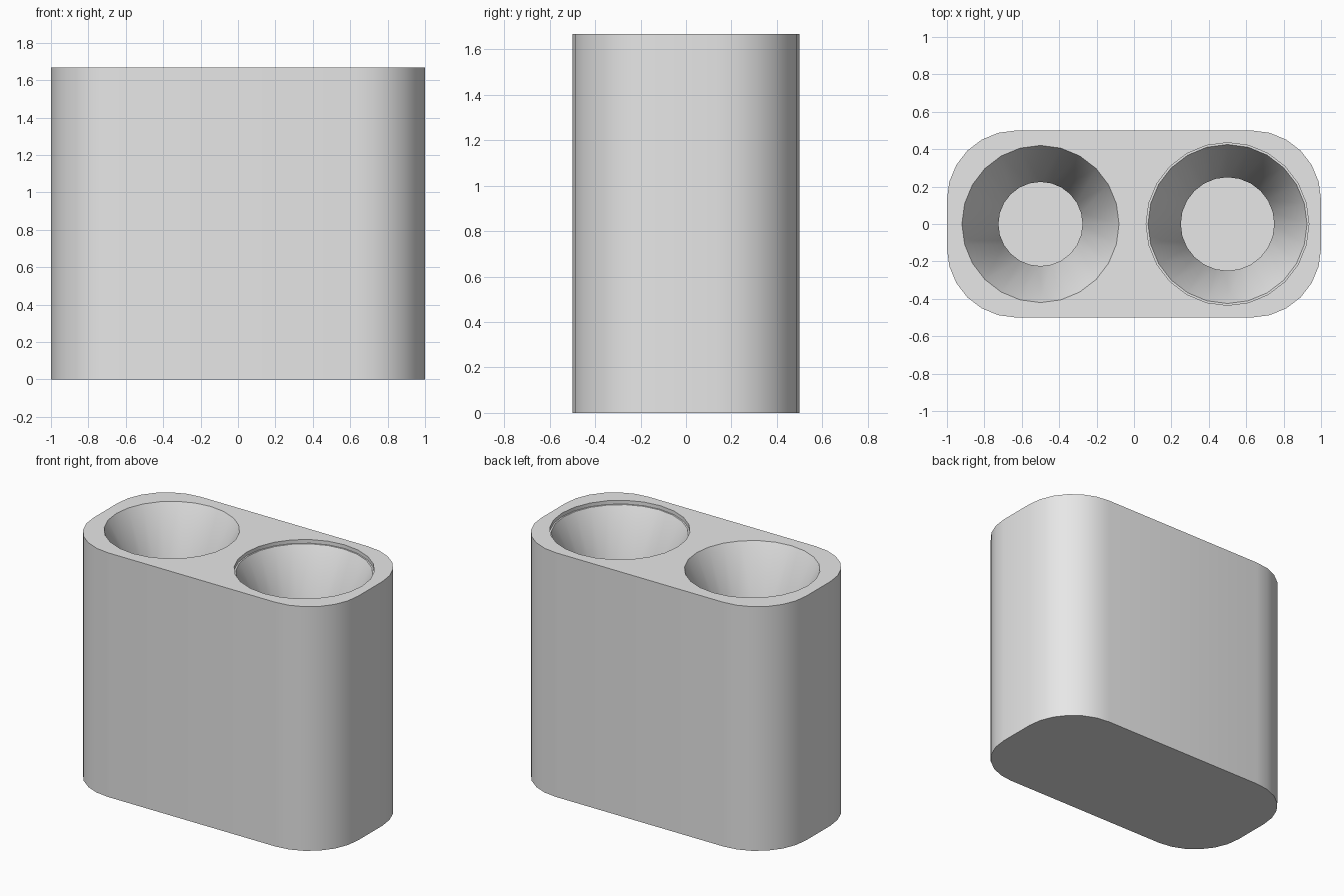
import bpy, bmesh, math

cube = bpy.data.objects.get("Cube")
if cube:
    bpy.data.objects.remove(cube, do_unlink=True)

HEIGHT = 1.667
FLOOR = 0.17
SIDES = 24

grey = bpy.data.materials.new("light_grey")
grey.use_nodes = True
grey.diffuse_color = (0.8, 0.8, 0.8, 1)
grey.node_tree.nodes["Principled BSDF"].inputs["Base Color"].default_value = (0.8, 0.8, 0.8, 1)


def make_object(name, bm):
    bmesh.ops.recalc_face_normals(bm, faces=bm.faces)
    mesh = bpy.data.meshes.new(name)
    bm.to_mesh(mesh)
    bm.free()
    mesh.materials.append(grey)
    obj = bpy.data.objects.new(name, mesh)
    bpy.context.collection.objects.link(obj)
    return obj


def rounded_block(name, half_x, half_y, height, radius, steps):
    """Upright block with four rounded vertical corners."""
    bm = bmesh.new()
    ring = []
    for corner, (sx, sy) in enumerate([(1, 1), (-1, 1), (-1, -1), (1, -1)]):
        for i in range(steps + 1):
            a = math.pi / 2 * (corner + i / steps)
            ring.append(bm.verts.new((sx * (half_x - radius) + radius * math.cos(a),
                                      sy * (half_y - radius) + radius * math.sin(a), 0)))
    base = bm.faces.new(ring)
    top = bmesh.ops.extrude_face_region(bm, geom=[base], use_keep_orig=True)
    verts = [v for v in top["geom"] if isinstance(v, bmesh.types.BMVert)]
    bmesh.ops.translate(bm, verts=verts, vec=(0, 0, height))
    return make_object(name, bm)


def turned_cutter(name, x, profile):
    """Closed round solid from (radius, z) pairs listed top to bottom."""
    bm = bmesh.new()
    rings = []
    for r, z in profile:
        angles = [2 * math.pi * i / SIDES for i in range(SIDES)]
        rings.append([bm.verts.new((x + r * math.cos(a), r * math.sin(a), z)) for a in angles])
    for upper, lower in zip(rings, rings[1:]):
        for i in range(SIDES):
            j = (i + 1) % SIDES
            bm.faces.new((upper[i], upper[j], lower[j], lower[i]))
    bm.faces.new(rings[0])
    bm.faces.new(rings[-1])
    obj = make_object(name, bm)
    obj.hide_render = True
    return obj


# Solid body
body = rounded_block("holder_body", 1.0, 0.5, HEIGHT, 0.37, 6)

# Funnel with a straight bore below it; the extra height keeps the cut clean
plain_well = turned_cutter("plain_well_cutter", -0.5, [
    (0.42, HEIGHT + 0.1), (0.42, HEIGHT),
    (0.225, HEIGHT - 0.42), (0.225, FLOOR)])

# Slightly wider funnel with a shallow stepped rim
stepped_well = turned_cutter("stepped_well_cutter", 0.5, [
    (0.435, HEIGHT + 0.1), (0.435, HEIGHT - 0.025), (0.425, HEIGHT - 0.025),
    (0.25, HEIGHT - 0.4), (0.25, FLOOR)])

# Cut both wells, then bake the result
bpy.context.view_layer.objects.active = body
for cutter in (plain_well, stepped_well):
    cut = body.modifiers.new(cutter.name, "BOOLEAN")
    cut.operation = "DIFFERENCE"
    cut.solver = "EXACT"
    cut.object = cutter
    bpy.ops.object.modifier_apply(modifier=cut.name)
    bpy.data.objects.remove(cutter, do_unlink=True)

# Smooth round walls, crisp rims
bpy.ops.object.select_all(action="DESELECT")
body.select_set(True)
bpy.ops.object.shade_smooth_by_angle(angle=math.radians(30))
